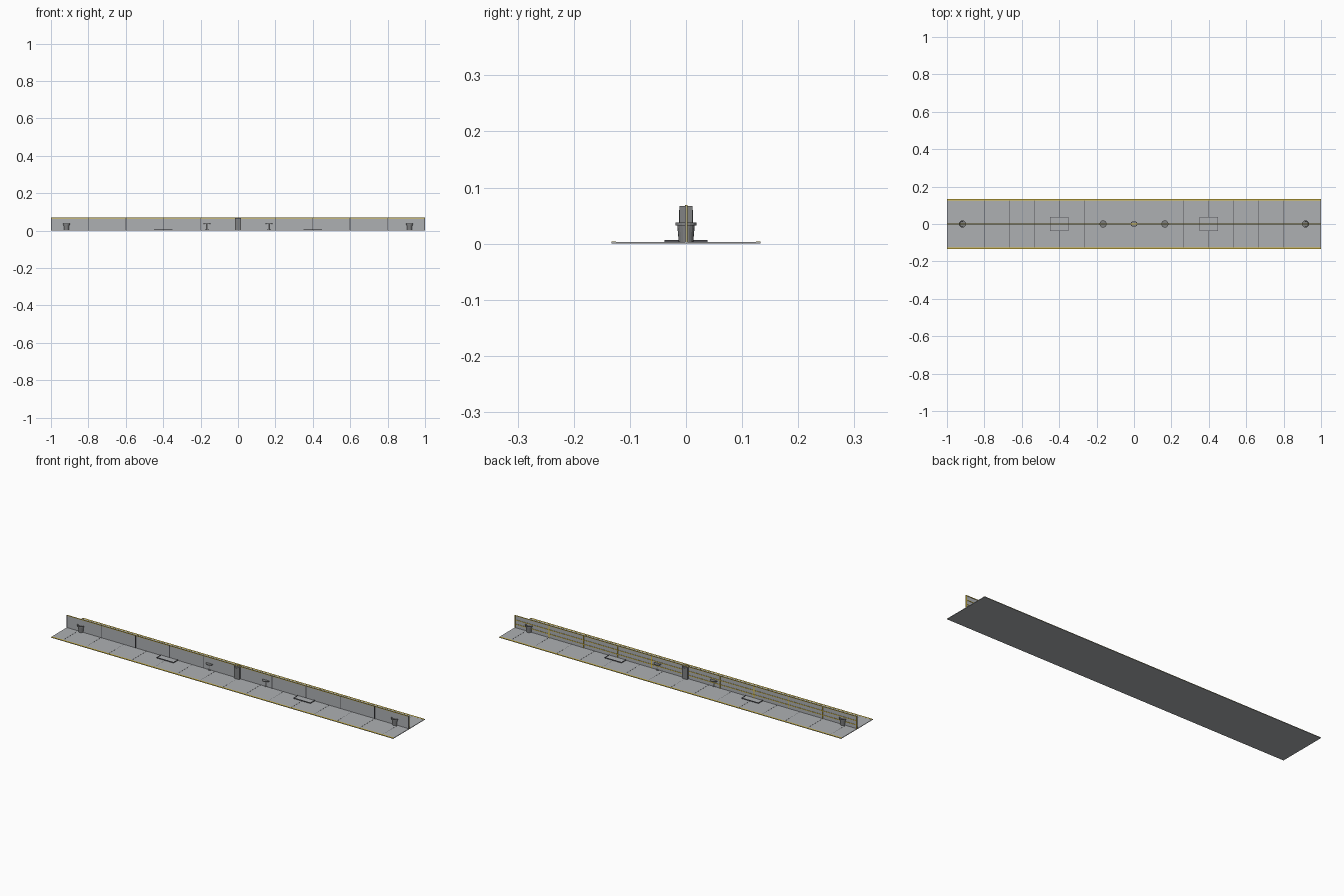
import bpy, bmesh, math

if "Cube" in bpy.data.objects:
    bpy.data.objects.remove(bpy.data.objects["Cube"])

TOP = 0.003          # deck surface height
HEIGHT = 0.068       # top of the central barrier


def paint(name, rgb):
    m = bpy.data.materials.new(name)
    m.diffuse_color = (*rgb, 1)
    m.use_nodes = True
    m.node_tree.nodes["Principled BSDF"].inputs["Base Color"].default_value = m.diffuse_color
    return m


yellow = paint("yellow", (0.75, 0.55, 0.06))
concrete = paint("concrete", (0.42, 0.435, 0.45))
steel = paint("steel", (0.22, 0.225, 0.23))
dark = paint("dark_grey", (0.09, 0.09, 0.1))


def finish(bm, name, mat):
    me = bpy.data.meshes.new(name)
    bmesh.ops.recalc_face_normals(bm, faces=bm.faces[:])
    bm.to_mesh(me)
    bm.free()
    ob = bpy.data.objects.new(name, me)
    bpy.context.collection.objects.link(ob)
    me.materials.append(mat)
    return ob


def boxes(name, spans, mat):
    """One object from boxes given as (x0, x1, y0, y1, z0, z1)."""
    bm = bmesh.new()
    for x0, x1, y0, y1, z0, z1 in spans:
        for v in bmesh.ops.create_cube(bm, size=1)["verts"]:
            v.co = ((x0 + x1) / 2 + v.co.x * (x1 - x0),
                    (y0 + y1) / 2 + v.co.y * (y1 - y0),
                    (z0 + z1) / 2 + v.co.z * (z1 - z0))
    return finish(bm, name, mat)


def lathe(name, profile, x, mat, steps=16):
    """Spin an (r, z) profile round the vertical axis at x."""
    bm = bmesh.new()
    vs = [bm.verts.new((r, 0, z)) for r, z in profile]
    es = [bm.edges.new(p) for p in zip(vs, vs[1:])]
    bmesh.ops.spin(bm, geom=vs + es, cent=(0, 0, 0), axis=(0, 0, 1),
                   angle=2 * math.pi, steps=steps)
    bmesh.ops.remove_doubles(bm, verts=bm.verts[:], dist=1e-5)
    ob = finish(bm, name, mat)
    ob.location.x = x
    return ob


# Deck with joints and yellow edge lines
boxes("deck", [(-1, 1, -0.133, 0.133, 0, TOP)], concrete)
boxes("deck_joints", [(k * 2 / 15 - 0.0007, k * 2 / 15 + 0.0007, -0.126, 0.126,
                       TOP - 0.001, TOP + 0.0003) for k in range(-7, 8)], dark)
boxes("edge_lines", [(-1, 1, s * 0.129 - 0.004, s * 0.129 + 0.004,
                      TOP - 0.001, TOP + 0.0004) for s in (-1, 1)], yellow)

# Central barrier: thin panel, dark front posts, yellow back posts and rails
boxes("barrier_panel", [(-1, 1, -0.001, 0.0005, TOP, HEIGHT - 0.001)], concrete)
xs = [-0.998 + i * 0.1996 for i in range(11)]
boxes("front_posts", [(x - 0.002, x + 0.002, -0.002, 0, 0.0002, HEIGHT)
                      for x in xs], dark)
boxes("back_posts", [(x - 0.002, x + 0.002, 0, 0.003, 0.0002, HEIGHT)
                     for x in xs], yellow)
boxes("barrier_rails", [(-1, 1, 0, 0.0025, z - 0.0015, z + 0.0015)
                        for z in (0.022, 0.044)]
      + [(-1, 1, -0.0015, 0.0025, HEIGHT - 0.0025, HEIGHT + 0.0005)], yellow)

# Information pillar at the centre, with a raised panel on both faces
boxes("info_pillar", [(-0.016, 0.016, -0.012, 0.012, TOP, HEIGHT - 0.001)], steel)
boxes("info_pillar_panels", [(-0.011, 0.011, s * 0.0123 - 0.0006,
                              s * 0.0123 + 0.0006, 0.012, 0.06)
                             for s in (-1, 1)], steel)

for s, side in ((-1, "left"), (1, "right")):
    # Low framed hatch
    c = s * 0.4
    a, b, w = 0.05, 0.038, 0.003
    boxes(side + "_hatch_frame", [
        (c - a, c + a, -b, -b + w, TOP, 0.0065),
        (c - a, c + a, b - w, b, TOP, 0.0065),
        (c - a, c - a + w, -b + w, b - w, TOP, 0.0065),
        (c + a - w, c + a, -b + w, b - w, TOP, 0.0065)], dark)
    boxes(side + "_hatch_cover",
          [(c - a + w, c + a - w, -b + w, b - w, TOP, 0.005)], concrete)
    # Round standing table
    lathe(side + "_table", [(0, TOP), (0.008, TOP), (0.008, 0.0045), (0.0025, 0.0045),
                            (0.0025, 0.034), (0.019, 0.034), (0.019, 0.037),
                            (0, 0.037)], s * 0.165, steel)
    # Tapered litter bin with a wide rim
    lathe(side + "_bin", [(0, TOP), (0.013, TOP), (0.0155, 0.032), (0.019, 0.032),
                          (0.019, 0.038), (0.0155, 0.038), (0.0145, 0.033),
                          (0, 0.033)], s * 0.917, steel)
